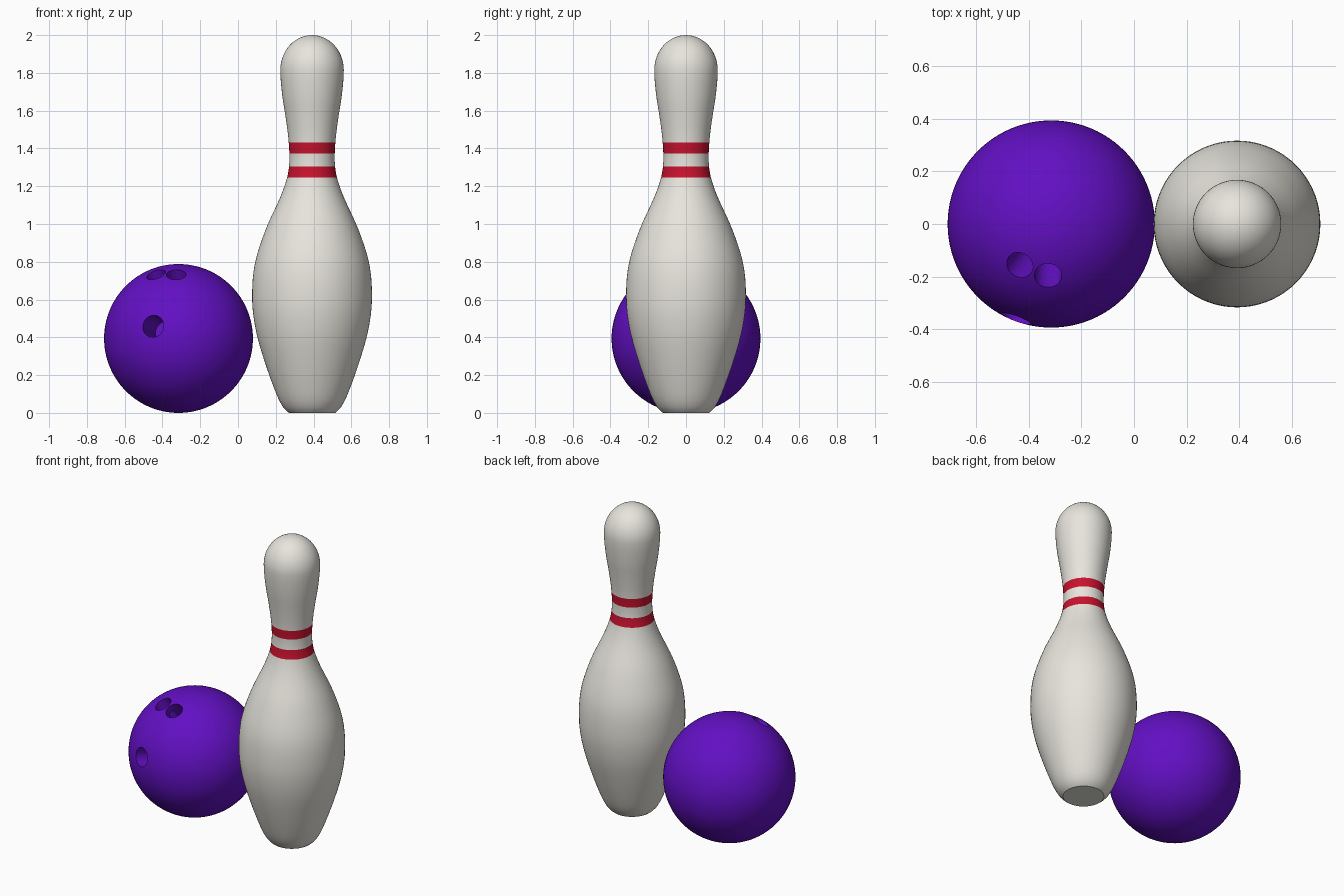
import bpy, bmesh, math
from mathutils import Vector

if "Cube" in bpy.data.objects:
    bpy.data.objects.remove(bpy.data.objects["Cube"], do_unlink=True)


def make_material(name, rgb):
    mat = bpy.data.materials.new(name)
    mat.use_nodes = True
    mat.diffuse_color = (*rgb, 1)
    mat.node_tree.nodes["Principled BSDF"].inputs["Base Color"].default_value = (*rgb, 1)
    return mat


def select_only(obj):
    bpy.ops.object.select_all(action='DESELECT')
    obj.select_set(True)
    bpy.context.view_layer.objects.active = obj


def shade(obj, degrees):
    select_only(obj)
    bpy.ops.object.shade_smooth_by_angle(angle=math.radians(degrees))


white = make_material("pin white", (0.80, 0.78, 0.72))
red = make_material("stripe red", (0.578, 0.006, 0.027))
purple = make_material("ball purple", (0.122, 0.005, 0.546))

# Pin outline: (height, radius) up to the widest part of the head
OUTLINE = [(0, 0.122), (0.025, 0.15), (0.1, 0.189), (0.3, 0.26), (0.45, 0.30),
           (0.6, 0.317), (0.783, 0.304), (0.967, 0.247), (1.15, 0.165),
           (1.25, 0.131), (1.333, 0.12), (1.45, 0.125), (1.567, 0.14),
           (1.683, 0.158), (1.815, 0.168)]
STRIPES = [(1.247, 1.305), (1.374, 1.432)]
HEAD_Z, HEAD_R = OUTLINE[-1]


def slope(i):
    if i == len(OUTLINE) - 1:
        return 0.0
    a, b = OUTLINE[max(i - 1, 0)], OUTLINE[i + 1]
    return (b[1] - a[1]) / (b[0] - a[0])


def radius_at(z):
    """Smooth cubic through the outline points."""
    i = max(k for k in range(len(OUTLINE) - 1) if OUTLINE[k][0] <= z)
    (z0, r0), (z1, r1) = OUTLINE[i], OUTLINE[i + 1]
    h = z1 - z0
    t = (z - z0) / h
    return ((2*t**3 - 3*t**2 + 1) * r0 + (t**3 - 2*t**2 + t) * h * slope(i)
            + (3*t**2 - 2*t**3) * r1 + (t**3 - t**2) * h * slope(i + 1))


# Pin: lathed profile with rings exactly on the stripe edges
edges = [z for stripe in STRIPES for z in stripe]
levels = [HEAD_Z * k / 56 for k in range(57)]
levels = [z for z in levels if all(abs(z - e) > 0.008 for e in edges)]
levels = sorted(levels + edges + [0.012])
profile = [(0, 0)] + [(radius_at(z), z) for z in levels]
for k in range(1, 15):
    a = math.pi / 2 * k / 14
    profile.append((HEAD_R * math.cos(a) if k < 14 else 0,
                    HEAD_Z + (2 - HEAD_Z) * math.sin(a)))

bm = bmesh.new()
points = [bm.verts.new((r, 0, z)) for r, z in profile]
lines = [bm.edges.new(pair) for pair in zip(points, points[1:])]
bmesh.ops.spin(bm, geom=points + lines, cent=(0, 0, 0), axis=(0, 0, 1),
               angle=2 * math.pi, steps=72)
bmesh.ops.remove_doubles(bm, verts=bm.verts, dist=0.0002)
bmesh.ops.recalc_face_normals(bm, faces=bm.faces)
for face in bm.faces:
    z = face.calc_center_median().z
    face.material_index = int(any(lo < z < hi for lo, hi in STRIPES))
mesh = bpy.data.meshes.new("pin")
bm.to_mesh(mesh)
bm.free()
mesh.materials.append(white)
mesh.materials.append(red)
pin = bpy.data.objects.new("pin", mesh)
pin.location.x = 0.392
bpy.context.collection.objects.link(pin)
shade(pin, 35)

# Ball
BALL_R = 0.394
CENTRE = Vector((-0.315, 0, BALL_R))
bpy.ops.mesh.primitive_uv_sphere_add(segments=96, ring_count=64, radius=BALL_R,
                                     location=CENTRE)
ball = bpy.context.object
ball.name = "ball"
ball.data.materials.append(purple)

# Two finger holes and a thumb hole, drilled towards the middle of the ball
HOLE_DEPTH = 0.2
HOLES = [("finger_drill_right", (-0.12, -0.157, 0.34), 0.052),
         ("finger_drill_left", (-0.012, -0.197, 0.34), 0.052),
         ("thumb_drill", (-0.135, -0.364, 0.065), 0.059)]
for name, direction, radius in HOLES:
    axis = Vector(direction).normalized()
    bpy.ops.mesh.primitive_cylinder_add(vertices=40, radius=radius, depth=2 * HOLE_DEPTH,
                                        location=CENTRE + axis * BALL_R)
    drill = bpy.context.object
    drill.name = name
    drill.hide_render = True
    drill.rotation_euler = axis.to_track_quat('Z', 'Y').to_euler()
    drill.data.materials.append(purple)
    select_only(ball)
    cut = ball.modifiers.new(name, 'BOOLEAN')
    cut.operation = 'DIFFERENCE'
    cut.solver = 'EXACT'
    cut.object = drill
    bpy.ops.object.modifier_apply(modifier=cut.name)
    bpy.data.objects.remove(drill, do_unlink=True)
shade(ball, 30)
